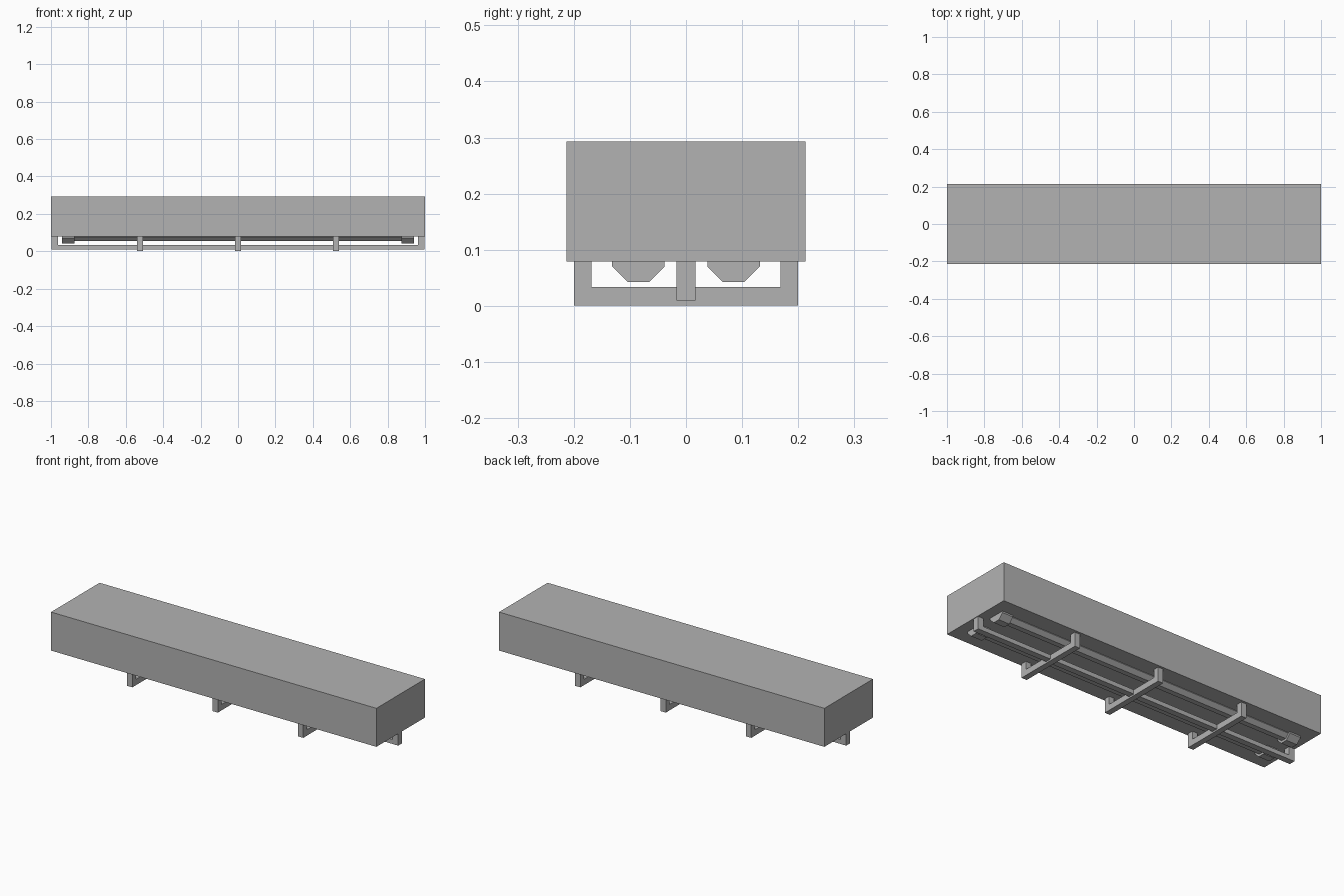
import bpy
import math

cube = bpy.data.objects.get("Cube")
if cube:
    bpy.data.objects.remove(cube, do_unlink=True)

grey = bpy.data.materials.new("light_grey")
grey.use_nodes = True
GREY = (0.45, 0.45, 0.45, 1)
grey.diffuse_color = GREY
grey.node_tree.nodes["Principled BSDF"].inputs["Base Color"].default_value = GREY


def prism(name, outline, start, end, axis):
    """Extrude an outline of (across, z) points along x or y."""
    n = len(outline)
    if axis == "x":
        verts = [(p, a, z) for p in (start, end) for a, z in outline]
    else:
        verts = [(a, p, z) for p in (start, end) for a, z in outline]
    faces = [(i, (i + 1) % n, n + (i + 1) % n, n + i) for i in range(n)]
    faces += [tuple(reversed(range(n))), tuple(range(n, 2 * n))]
    if axis == "y":
        faces = [f[::-1] for f in faces]
    mesh = bpy.data.meshes.new(name)
    mesh.from_pydata(verts, [], faces)
    mesh.materials.append(grey)
    obj = bpy.data.objects.new(name, mesh)
    bpy.context.collection.objects.link(obj)
    return obj


def hoop(half, thick, low):
    """U-shaped guard outline hanging under the housing."""
    inner, top, bar = half - thick, BASE, 0.034
    return [(-half, top), (-half, low), (half, low), (half, top),
            (inner, top), (inner, bar), (-inner, bar), (-inner, top)]


def octagon(cy, cz, apothem):
    r = apothem / math.cos(math.pi / 8)
    return [(cy + r * math.cos(a), cz + r * math.sin(a))
            for a in (math.pi / 8 + k * math.pi / 4 for k in range(8))]


BASE, TOP = 0.079, 0.293

# Housing
prism("housing", [(-0.213, BASE), (0.213, BASE), (0.213, TOP), (-0.213, TOP)],
      -1, 1, "x")

# Two octagonal lamp tubes with wider end caps
for side, cy in (("right", -0.085), ("left", 0.085)):
    prism("lamp_tube_" + side, octagon(cy, 0.09, 0.035), -0.88, 0.88, "x")
    for end, s in (("a", -1), ("b", 1)):
        x0, x1 = sorted((s * 0.873, s * 0.94))
        prism("tube_cap_" + side + "_" + end, octagon(cy, 0.09, 0.047), x0, x1, "x")

# Guard: one long rail and three cross hoops
prism("guard_rail", hoop(0.997, 0.034, 0.01), -0.017, 0.017, "y")
for i, x in enumerate((-0.525, 0, 0.525)):
    prism("guard_hoop_%d" % (i + 1), hoop(0.2, 0.032, 0.001), x - 0.016, x + 0.016, "x")
